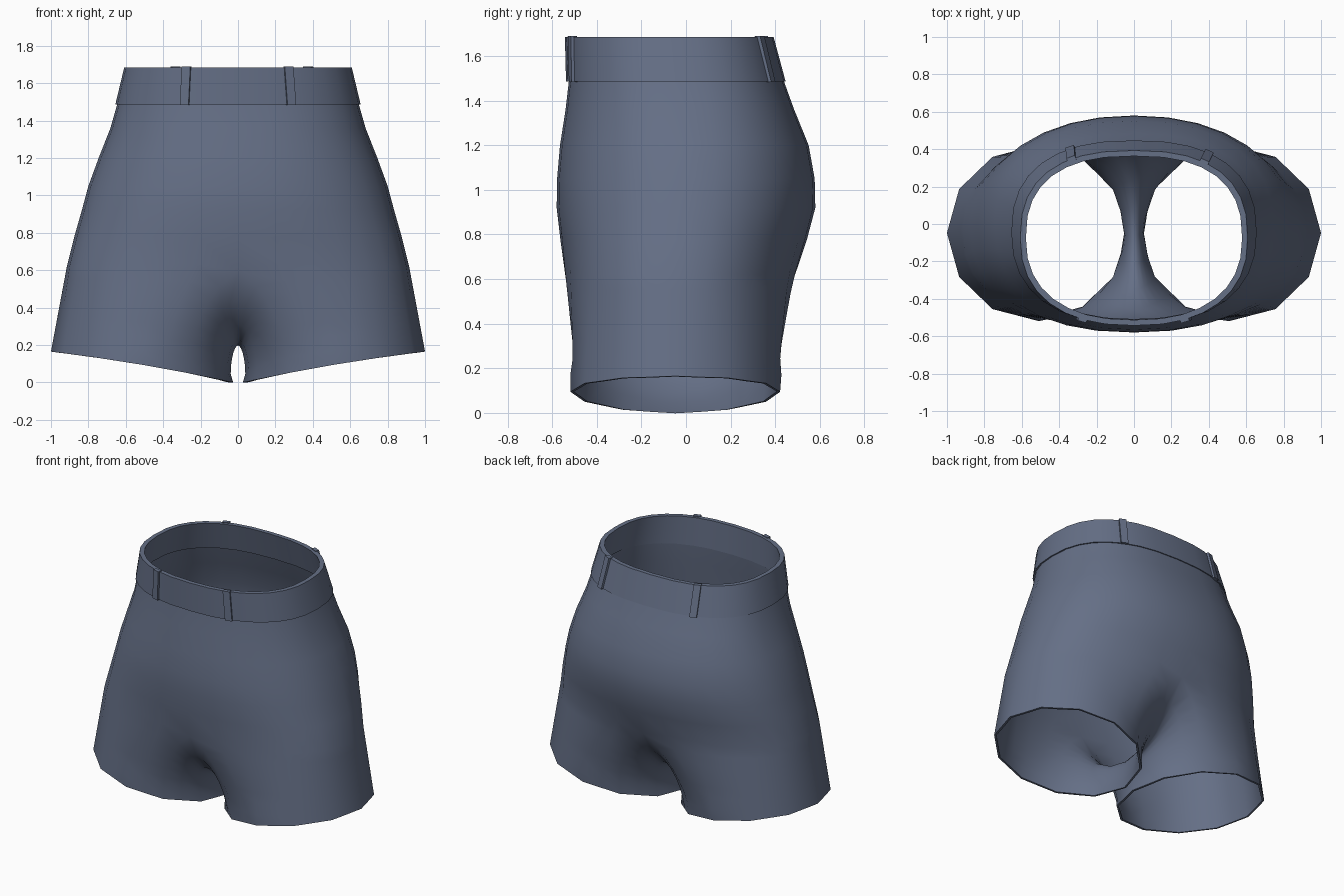
import bpy, bmesh, math
from mathutils import Vector

if "Cube" in bpy.data.objects:
    bpy.data.objects.remove(bpy.data.objects["Cube"])

denim = bpy.data.materials.new("slate_blue_denim")
denim.diffuse_color = (0.13, 0.16, 0.24, 1)
denim.use_nodes = True
denim.node_tree.nodes["Principled BSDF"].inputs["Base Color"].default_value = denim.diffuse_color

SEG = 16      # sides of half the torso outline, also of the outer part of a leg
INNER = 8     # sides of the inner part of a leg
LEG_ROWS = 7


def lerp(a, b, t):
    return a + (b - a) * t


def finish(name, bm, thickness=0.0):
    me = bpy.data.meshes.new(name)
    bm.to_mesh(me)
    bm.free()
    me.materials.append(denim)
    ob = bpy.data.objects.new(name, me)
    bpy.context.collection.objects.link(ob)
    bpy.ops.object.select_all(action='DESELECT')
    ob.select_set(True)
    bpy.context.view_layer.objects.active = ob
    if thickness:
        mod = ob.modifiers.new("cloth", 'SOLIDIFY')
        mod.thickness = thickness
        mod.offset = -1
        bpy.ops.object.modifier_apply(modifier=mod.name)
    bpy.ops.object.shade_smooth_by_angle(angle=math.radians(40))
    return ob


def outline(a, rx, y_front, y_back, n_front, n_back):
    """Point on a rounded outline; a = -90 is front, 90 is back (degrees)."""
    c, s = math.cos(math.radians(a)), math.sin(math.radians(a))
    yc, ry = (y_front + y_back) / 2, (y_back - y_front) / 2
    n = n_front if s < 0 else n_back
    return (rx * math.copysign(abs(c) ** (2 / n), c),
            yc + ry * math.copysign(abs(s) ** (2 / n), s))


def hem(a):
    """Point on the tilted twelve-sided leg opening; a = 0 is the outer side."""
    flat = math.cos(math.radians(15)) / math.cos(math.radians(a % 30 - 15))
    c, s = math.cos(math.radians(a)) * flat, math.sin(math.radians(a)) * flat
    return Vector((0.513 + 0.487 * c, -0.048 + 0.47 * s,
                   0.0825 + 0.0825 * c + 0.012 * s * s))


# Torso sections: height, half width, front, back, squareness of front and back
SECTIONS = [(1.49, 0.645, -0.525, 0.438, 2.35, 2.45), (1.36, 0.682, -0.54, 0.485, 2.3, 2.4),
            (1.20, 0.745, -0.565, 0.55, 2.25, 2.3), (1.05, 0.80, -0.578, 0.577, 2.25, 2.2),
            (0.92, 0.835, -0.58, 0.58, 2.3, 2.15), (0.78, 0.875, -0.57, 0.555, 2.35, 2.1),
            (0.62, 0.915, -0.555, 0.50, 2.45, 2.15)]
# Crotch seam from front to back (y, z), between the last torso points
SEAM = [(-0.49, 0.435), (-0.38, 0.30), (-0.23, 0.215), (-0.06, 0.182),
        (0.10, 0.21), (0.25, 0.29), (0.39, 0.43)]

# Body: torso rows, then two legs with an arched crotch
rows = []
for z, *dims in SECTIONS:
    rows.append([Vector((*outline(-90 + 180 * j / SEG, *dims), z))
                 for j in range(SEG + 1)])
for r in rows:
    r[0].x = r[-1].x = 0

start = rows[-1] + [Vector((0, y, z)) for y, z in reversed(SEAM)]
total = SEG + INNER
step = 360 / total
leg_rows = []
for i in range(1, LEG_ROWS + 1):
    u = i / LEG_ROWS
    ring = []
    for j in range(total):
        p, h = start[j], hem(-step * SEG / 2 + step * j)
        # 1 on the inner arch, fading to 0 on the outer side
        k = 1.0 if j >= SEG else max(0, 1 - min(j, SEG - j) / 4)
        ex = lerp(u, math.sin(u * math.pi / 2), k)
        inner = k if j > SEG else 0
        ez = lerp(u, 1 - math.cos(u * math.pi / 2), inner)
        ring.append(Vector((lerp(p.x, h.x, ex), lerp(p.y, h.y, u), lerp(p.z, h.z, ez))))
    leg_rows.append(ring)

bm = bmesh.new()
for side in (1, -1):
    def make(points):
        return [bm.verts.new((side * p.x, p.y, p.z)) for p in points]

    def quad(*vs):
        bm.faces.new(vs if side > 0 else vs[::-1])

    grid = [make(r) for r in rows]
    for top, low in zip(grid, grid[1:]):
        for j in range(SEG):
            quad(top[j], low[j], low[j + 1], top[j + 1])
    loops = [grid[-1] + make(start[SEG + 1:])] + [make(r) for r in leg_rows]
    for top, low in zip(loops, loops[1:]):
        for j in range(total):
            q = (j + 1) % total
            quad(top[j], low[j], low[q], top[q])
bmesh.ops.remove_doubles(bm, verts=bm.verts[:], dist=0.0005)
soft = [v for v in bm.verts if not v.is_boundary and abs(v.co.x) < 0.5 and v.co.z < 0.85]
for _ in range(3):
    bmesh.ops.smooth_vert(bm, verts=soft, factor=0.4,
                          use_axis_x=True, use_axis_y=True, use_axis_z=True)
finish("shorts_body", bm, 0.014)

# Waistband: rings around a closed four-corner profile
BAND_LOW = (0.656, -0.538, 0.447, 2.35, 2.45)
BAND_TOP = (0.608, -0.543, 0.393, 2.35, 2.5)


def inset(d, t):
    return (d[0] - t, d[1] + t, d[2] - t, d[3], d[4])


profile = [(BAND_LOW, 1.485), (BAND_TOP, 1.685),
           (inset(BAND_TOP, 0.03), 1.685), (inset(BAND_LOW, 0.03), 1.485)]
bm = bmesh.new()
rings = []
for dims, z in profile:
    rings.append([bm.verts.new((*outline(-90 + 180 * j / SEG, *dims), z))
                  for j in range(2 * SEG)])
for i in range(4):
    a, b = rings[i], rings[(i + 1) % 4]
    for j in range(2 * SEG):
        q = (j + 1) % (2 * SEG)
        bm.faces.new((a[j], a[q], b[q], b[j]))
bmesh.ops.recalc_face_normals(bm, faces=bm.faces[:])
finish("waistband", bm)


# Belt loops: thin strips lying on the waistband
def belt_loop(name, x_low, x_top, back):
    bm = bmesh.new()
    ends = []
    for dims, z, x in ((BAND_LOW, 1.483, x_low), (BAND_TOP, 1.69, x_top)):
        n = dims[4] if back else dims[3]
        c = math.copysign((abs(x) / dims[0]) ** (n / 2), x)
        a = math.degrees(math.acos(c)) * (1 if back else -1)
        p = Vector((*outline(a, *dims), z))
        t = (Vector((*outline(a + 1, *dims), z)) - p).normalized()
        out = Vector((t.y, -t.x, 0))
        ends.append([bm.verts.new(p + t * s * 0.024 + out * d)
                     for s, d in ((-1, -0.015), (1, -0.015), (1, 0.012), (-1, 0.012))])
    low, top = ends
    bm.faces.new(low)
    bm.faces.new(top)
    for j in range(4):
        q = (j + 1) % 4
        bm.faces.new((low[j], low[q], top[q], top[j]))
    bmesh.ops.recalc_face_normals(bm, faces=bm.faces[:])
    finish(name, bm)


belt_loop("belt_loop_front_right", 0.285, 0.27, False)
belt_loop("belt_loop_front_left", -0.285, -0.275, False)
belt_loop("belt_loop_back_right", 0.40, 0.375, True)
belt_loop("belt_loop_back_left", -0.34, -0.335, True)
